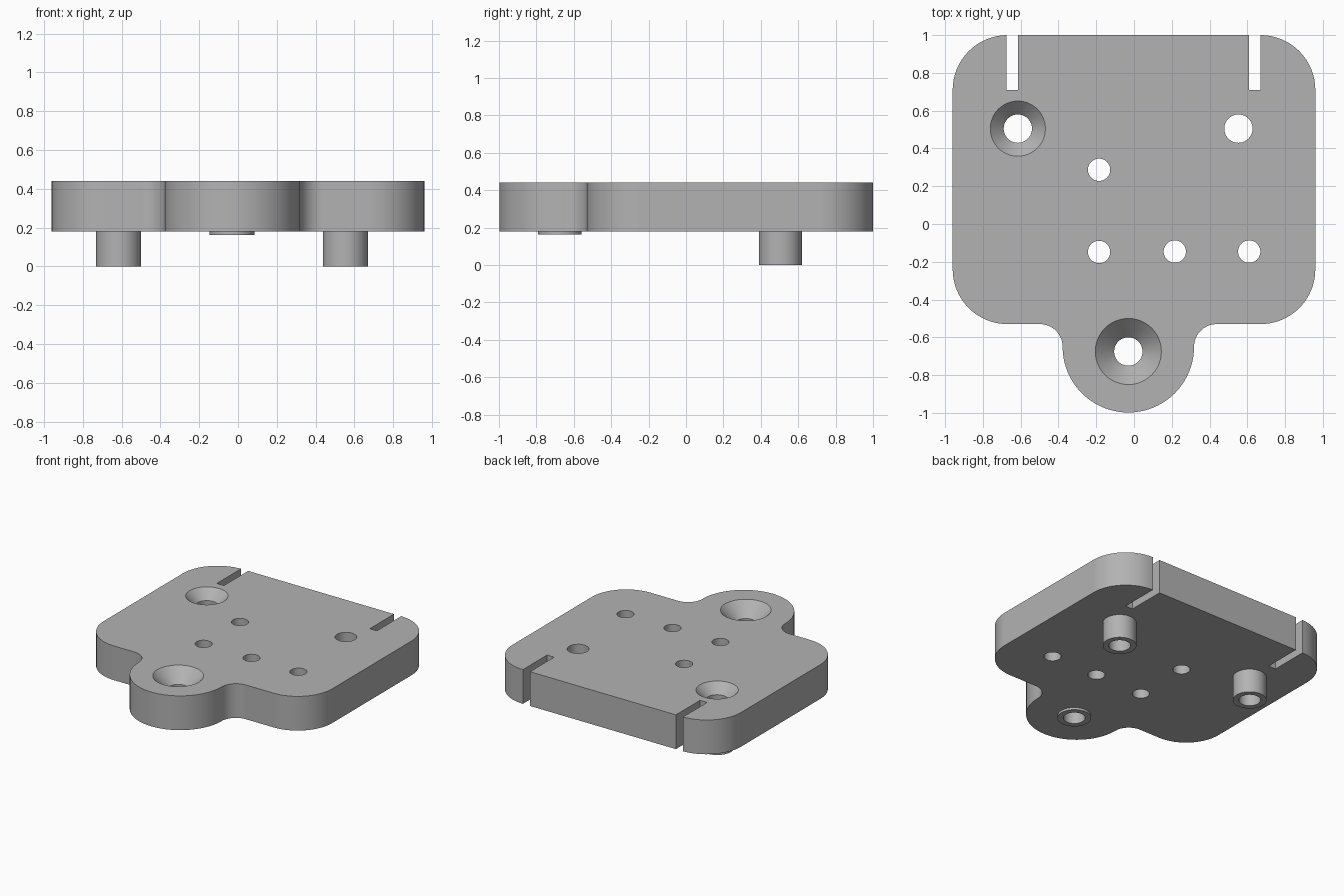
import bpy, bmesh, math
from mathutils import Vector

if "Cube" in bpy.data.objects:
    bpy.data.objects.remove(bpy.data.objects["Cube"])

BOTTOM, TOP = 0.18, 0.44
BORE = 0.075

grey = bpy.data.materials.new("plain grey")
grey.use_nodes = True
grey.diffuse_color = (0.45, 0.45, 0.45, 1)
grey.node_tree.nodes["Principled BSDF"].inputs["Base Color"].default_value = grey.diffuse_color


def make_object(name, bm):
    bmesh.ops.recalc_face_normals(bm, faces=bm.faces)
    mesh = bpy.data.meshes.new(name)
    bm.to_mesh(mesh)
    bm.free()
    mesh.materials.append(grey)
    obj = bpy.data.objects.new(name, mesh)
    bpy.context.collection.objects.link(obj)
    return obj


def smooth(obj):
    bpy.ops.object.select_all(action='DESELECT')
    obj.select_set(True)
    bpy.context.view_layer.objects.active = obj
    bpy.ops.object.shade_smooth_by_angle(angle=math.radians(30))


def arc(cx, cy, r, start, end, steps=16):
    angles = [math.radians(start + (end - start) * i / steps) for i in range(steps + 1)]
    return [(cx + r * math.cos(a), cy + r * math.sin(a)) for a in angles]


def lathe(bm, profile, x, y, closed_loop=False, steps=48):
    """Turn (radius, z) points around a vertical axis at x, y."""
    rings = [[bm.verts.new((x + r * math.cos(math.tau * i / steps),
                            y + r * math.sin(math.tau * i / steps), z))
              for i in range(steps)] for r, z in profile]
    pairs = list(zip(rings, rings[1:]))
    for a, b in pairs:
        for i in range(steps):
            j = (i + 1) % steps
            bm.faces.new((a[i], a[j], b[j], b[i]))
    if not closed_loop:
        bm.faces.new(rings[0])
        bm.faces.new(rings[-1])


# Plate outline, counter-clockwise, with rounded corners, front lobe and back slots
W, FRONT, BACK, R = 0.96, -0.53, 1.0, 0.29
LOBE_X, LOBE_R, FILLET = -0.03, 0.348, 0.12
SLOT_END = 0.71
lobe_y = FRONT - FILLET
reach = LOBE_R + FILLET


def slot(right, left):
    return [(right, BACK), (right, SLOT_END), (left, SLOT_END), (left, BACK)]


outline = (arc(-W + R, FRONT + R, R, 180, 270)
           + arc(LOBE_X - reach, lobe_y, FILLET, 90, 0)
           + arc(LOBE_X, lobe_y, LOBE_R, 180, 360, 40)[1:-1]
           + arc(LOBE_X + reach, lobe_y, FILLET, 180, 90)
           + arc(W - R, FRONT + R, R, 270, 360)
           + arc(W - R, BACK - R, R, 0, 90)[:-1]
           + slot(0.67, 0.61) + slot(-0.615, -0.675)
           + arc(-W + R, BACK - R, R, 90, 180)[1:])

bm = bmesh.new()
base = bm.faces.new([bm.verts.new((x, y, BOTTOM)) for x, y in outline])
extruded = bmesh.ops.extrude_face_region(bm, geom=[base], use_keep_orig=True)
top_verts = [g for g in extruded["geom"] if isinstance(g, bmesh.types.BMVert)]
bmesh.ops.translate(bm, verts=top_verts, vec=Vector((0, 0, TOP - BOTTOM)))
plate = make_object("plate", bm)

# Holes: x, y, radius, countersink radius (0 for a plain hole)
holes = [(-0.615, 0.505, BORE, 0.146), (0.553, 0.505, BORE, 0),
         (LOBE_X, -0.675, BORE, 0.175),
         (-0.185, 0.287, 0.059, 0), (-0.185, -0.148, 0.059, 0),
         (0.216, -0.146, 0.059, 0), (0.61, -0.146, 0.059, 0)]
bm = bmesh.new()
for x, y, r, sink in holes:
    profile = [(r, 0.1)]
    if sink:
        over = 0.02
        profile += [(r, TOP - (sink - r)), (sink + over, TOP + over)]
    else:
        profile += [(r, TOP + 0.1)]
    lathe(bm, profile, x, y)
cutter = make_object("hole_cutter", bm)
cutter.hide_render = True

cut = plate.modifiers.new("holes", 'BOOLEAN')
cut.operation = 'DIFFERENCE'
cut.solver = 'EXACT'
cut.object = cutter
bpy.context.view_layer.objects.active = plate
bpy.ops.object.modifier_apply(modifier="holes")
bpy.data.objects.remove(cutter)
smooth(plate)
normals = plate.modifiers.new("even_shading", 'WEIGHTED_NORMAL')
normals.keep_sharp = True

# Hollow bosses under the plate
for name, x, y, z in [("right_boss", -0.615, 0.505, 0),
                      ("left_boss", 0.553, 0.505, 0),
                      ("front_boss", LOBE_X, -0.675, 0.163)]:
    bm = bmesh.new()
    lathe(bm, [(BORE, BOTTOM), (BORE, z), (0.116, z), (0.116, BOTTOM)], x, y, True)
    # Open tube: orient it so that the rim faces down
    boss = make_object(name, bm)
    rim = next(p for p in boss.data.polygons if abs(p.normal.z) > 0.9)
    if rim.normal.z > 0:
        boss.data.flip_normals()
    smooth(boss)
